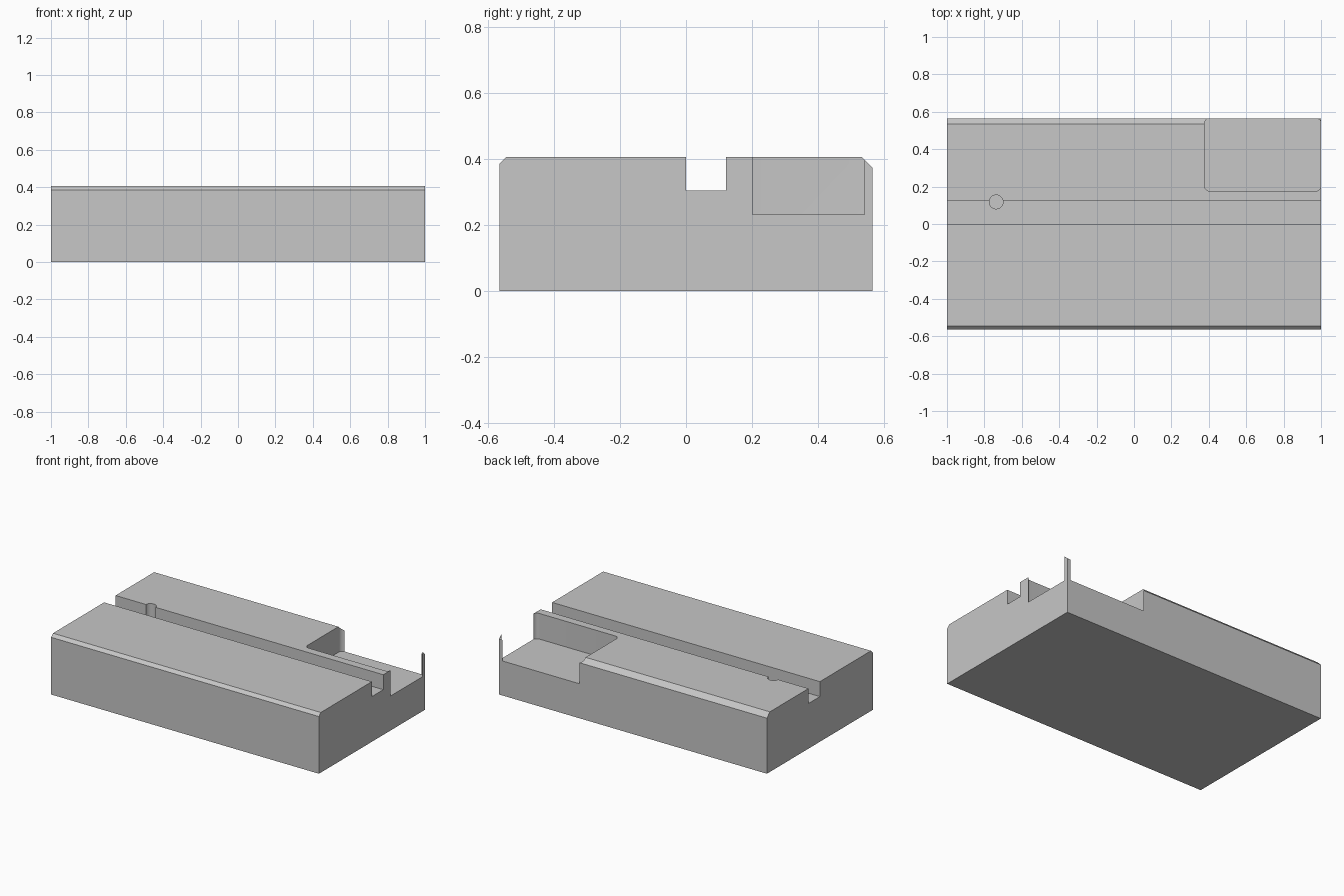
import bpy
import bmesh
from mathutils import Matrix

cube = bpy.data.objects.get("Cube")
if cube:
    bpy.data.objects.remove(cube, do_unlink=True)

grey = bpy.data.materials.new("plain grey")
grey.use_nodes = True
colour = (0.57, 0.57, 0.57, 1)
grey.diffuse_color = colour
grey.node_tree.nodes["Principled BSDF"].inputs["Base Color"].default_value = colour

HALF_Y, TOP = 0.565, 0.406


def make_object(name, bm):
    bmesh.ops.recalc_face_normals(bm, faces=bm.faces)
    mesh = bpy.data.meshes.new(name)
    bm.to_mesh(mesh)
    bm.free()
    mesh.materials.append(grey)
    obj = bpy.data.objects.new(name, mesh)
    bpy.context.collection.objects.link(obj)
    return obj


def extrude(bm, points, offset):
    face = bm.faces.new([bm.verts.new(p) for p in points])
    moved = bmesh.ops.extrude_face_region(bm, geom=[face])["geom"]
    verts = [v for v in moved if isinstance(v, bmesh.types.BMVert)]
    bmesh.ops.translate(bm, verts=verts, vec=offset)


def cut(target, cutter):
    mod = target.modifiers.new(cutter.name, "BOOLEAN")
    mod.operation = "DIFFERENCE"
    mod.solver = "EXACT"
    mod.object = cutter
    cutter.hide_render = True
    bpy.context.view_layer.objects.active = target
    bpy.ops.object.modifier_apply(modifier=mod.name)
    bpy.data.objects.remove(cutter, do_unlink=True)


# Block: side profile with chamfers and a long slot
profile = [(-HALF_Y, 0), (HALF_Y, 0), (HALF_Y, 0.375), (0.534, TOP),
           (0.122, TOP), (0.122, 0.305), (0, 0.305), (0, TOP),
           (-0.545, TOP), (-HALF_Y, 0.386)]
bm = bmesh.new()
extrude(bm, [(-1, y, z) for y, z in profile], (2, 0, 0))
block = make_object("slotted_block", bm)

# Corner pocket: rounded rectangle that just breaks through two sides
x0, x1, y0, y1 = 0.376, 1.0005, 0.176, HALF_Y + 0.0005
floor = 0.233
bm = bmesh.new()
extrude(bm, [(x0, y0, floor), (x1, y0, floor), (x1, y1, floor), (x0, y1, floor)],
        (0, 0, 0.4))
upright = [e for e in bm.edges if abs(e.verts[0].co.z - e.verts[1].co.z) > 0.1]
bmesh.ops.bevel(bm, geom=upright, offset=0.03, offset_type="OFFSET",
                segments=8, profile=0.5, affect="EDGES")
cut(block, make_object("pocket_cutter", bm))

# Round hole biting into the slot wall
bm = bmesh.new()
bmesh.ops.create_cone(bm, cap_ends=True, segments=32, radius1=0.037, radius2=0.037,
                      depth=0.4, matrix=Matrix.Translation((-0.737, 0.118, 0.42)))
cut(block, make_object("hole_cutter", bm))

bpy.ops.object.select_all(action="DESELECT")
block.select_set(True)
bpy.context.view_layer.objects.active = block
bpy.ops.object.shade_smooth_by_angle(angle=0.52)
